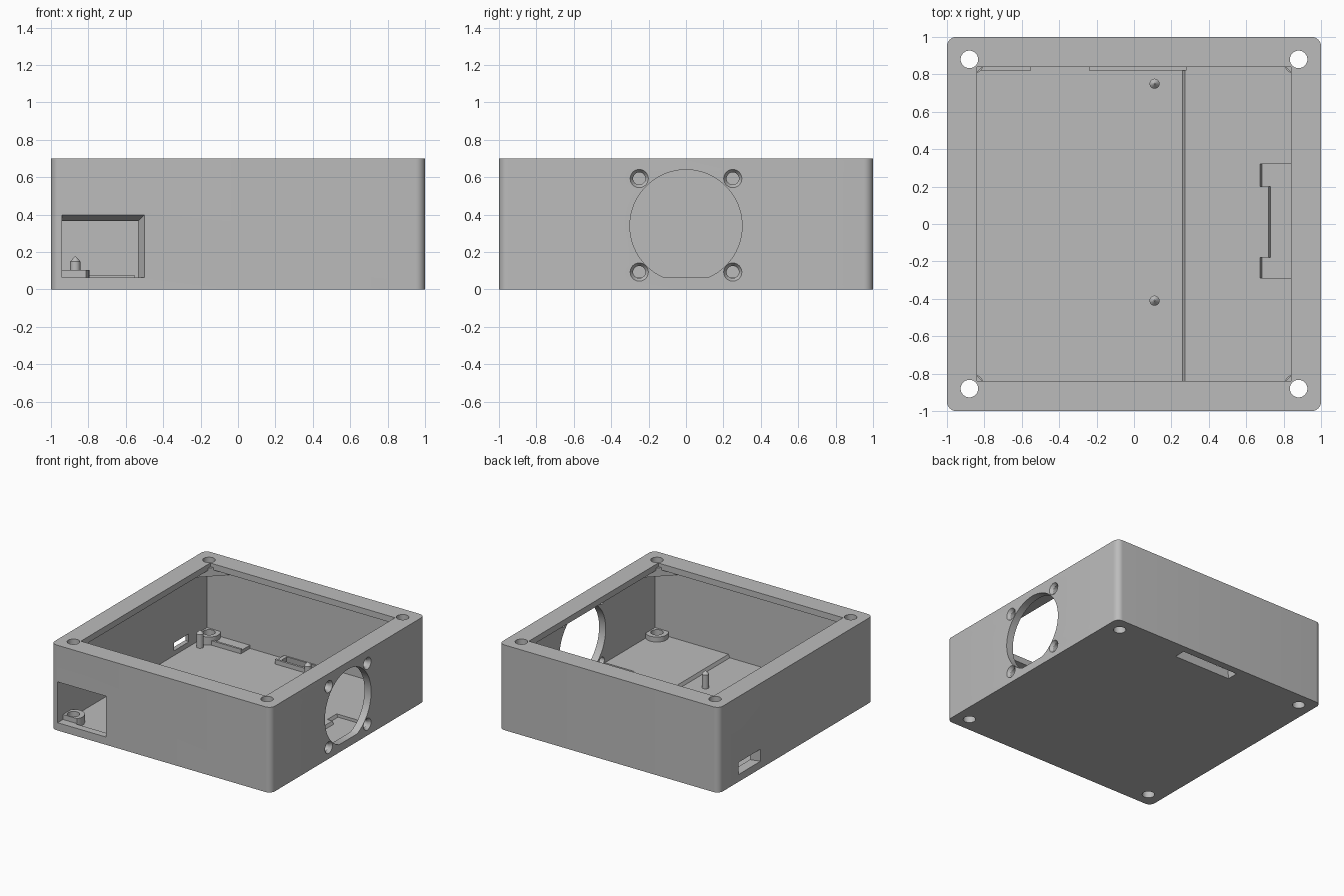
import bpy, bmesh
from math import pi, radians
from mathutils import Matrix, Vector

old = bpy.data.objects.get("Cube")
if old:
    bpy.data.objects.remove(old, do_unlink=True)

grey = bpy.data.materials.new("plain_grey")
grey.use_nodes = True
GREY = (0.5, 0.5, 0.5, 1)
grey.diffuse_color = GREY
grey.node_tree.nodes["Principled BSDF"].inputs["Base Color"].default_value = GREY


def finish(name, bm):
    mesh = bpy.data.meshes.new(name)
    bmesh.ops.recalc_face_normals(bm, faces=bm.faces)
    bm.to_mesh(mesh)
    bm.free()
    mesh.materials.append(grey)
    ob = bpy.data.objects.new(name, mesh)
    bpy.context.collection.objects.link(ob)
    return ob


def box(name, x, y, z, taper=None, round_corners=0):
    """Box from ranges; taper(v) may nudge each corner."""
    bm = bmesh.new()
    bmesh.ops.create_cube(bm, size=1)
    for v in bm.verts:
        side = [c > 0 for c in v.co]
        v.co = Vector((x[side[0]], y[side[1]], z[side[2]]))
        if taper:
            v.co += Vector(taper(side))
    if round_corners:
        upright = [e for e in bm.edges if abs(e.verts[0].co.z - e.verts[1].co.z) > 0.1]
        bmesh.ops.bevel(bm, geom=upright, offset=round_corners, segments=8,
                        profile=0.5, affect='EDGES')
    return finish(name, bm)


def cylinder(name, at, r1, r2, depth, axis='Z', sides=32):
    bm = bmesh.new()
    turn = Matrix.Rotation(pi / 2, 4, 'Y') if axis == 'X' else Matrix()
    bmesh.ops.create_cone(bm, cap_ends=True, segments=sides, radius1=r1, radius2=r2,
                          depth=depth, matrix=Matrix.Translation(at) @ turn)
    return finish(name, bm)


def boolean(target, tool, operation='DIFFERENCE'):
    mod = target.modifiers.new("cut", 'BOOLEAN')
    mod.operation, mod.object, mod.solver = operation, tool, 'EXACT'
    bpy.context.view_layer.objects.active = target
    bpy.ops.object.modifier_apply(modifier=mod.name)
    bpy.data.objects.remove(tool, do_unlink=True)


FLOOR, LIP, TOP = 0.064, 0.65, 0.7
IN, OPEN, SCREW = 0.94, 0.84, 0.88
corners = [(sx, sy) for sx in (-1, 1) for sy in (-1, 1)]

# Hollow shell with an overhanging rim
case = box("enclosure", (-1, 1), (-1, 1), (0, TOP), round_corners=0.05)
boolean(case, box("cavity", (-IN, IN), (-IN, IN), (FLOOR, LIP)))
boolean(case, box("opening", (-OPEN, OPEN), (-OPEN, OPEN), (LIP - 0.1, TOP + 0.1)))

# Sunken circuit board bay and the notch beside the fan
boolean(case, box("board_bay", (-IN, 0.26), (-IN, 0.83), (0.038, 0.1),
                  lambda s: (0.03 if s[0] and s[2] else 0, 0, 0)))
boolean(case, box("board_bay_gap", (-0.55, -0.24), (0.8, IN), (0.038, 0.1)))
slope = lambda s: (-0.03 if not s[0] and s[2] else 0, 0, 0)
boolean(case, box("fan_notch", (0.73, IN), (-0.29, 0.32), (0.04, 0.1), slope))
for y in ((-0.29, -0.18), (0.2, 0.32)):
    boolean(case, box("fan_notch_end", (0.685, IN), y, (0.04, 0.1), slope))

# Corner screw bosses: low rings on the floor, gussets under the rim
for sx, sy in corners:
    boolean(case, cylinder("boss", (sx * SCREW, sy * SCREW, 0.065), 0.085, 0.085, 0.08), 'UNION')
    bm = bmesh.new()
    tri = [bm.verts.new((sx * a, sy * b, 0.6)) for a, b in
           ((0.96, 0.96), (0.96, 0.69), (0.69, 0.96))]
    face = bm.faces.new(tri)
    up = bmesh.ops.extrude_face_region(bm, geom=[face])["geom"]
    bmesh.ops.translate(bm, vec=(0, 0, 0.07),
                        verts=[g for g in up if isinstance(g, bmesh.types.BMVert)])
    boolean(case, finish("gusset", bm), 'UNION')
# Trim any boss overhang outside the case, then drill through
boolean(case, box("envelope", (-1, 1), (-1, 1), (0, TOP), round_corners=0.05), 'INTERSECT')
for sx, sy in corners:
    boolean(case, cylinder("screw_hole", (sx * SCREW, sy * SCREW, 0.35), 0.047, 0.047, 1))

# Fan opening, flat at floor level, with countersunk screw holes
fan = cylinder("fan_hole", (1, 0, 0.34), 0.3, 0.3, 0.3, 'X', 96)
boolean(fan, box("fan_flat", (0, 2), (-1, 1), (-1, FLOOR)))
boolean(case, fan)
for y in (-0.25, 0.25):
    for z in (0.093, 0.593):
        boolean(case, cylinder("fan_screw", (0.98, y, z), 0.033, 0.033, 0.1, 'X'))
        boolean(case, cylinder("fan_sink", (0.99, y, z), 0.032, 0.052, 0.03, 'X'))

# Front connector window, flared outward at the top and one side
boolean(case, box("front_window", (-0.94, -0.54), (-1.001, -0.93), (FLOOR, 0.36),
                  lambda s: (0.04 if s[0] and not s[1] else 0, 0,
                             0.04 if s[2] and not s[1] else 0)))

# Side plug window, flared outward
boolean(case, box("side_window", (-1.001, -0.93), (0.52, 0.69), (0.08, 0.14),
                  lambda s: (0, 0, 0) if s[0] else
                  (0, 0.06 if s[1] else -0.06, 0.02 if s[2] else -0.02)))

# Ribbon slot through the floor, wider underneath
boolean(case, box("ribbon_slot", (-0.2, 0.28), (0.86, 0.925), (-0.001, 0.1),
                  lambda s: (0, 0, 0) if s[2] else
                  (0.02 if s[0] else -0.02, 0.015 if s[1] else -0.015, 0)))

# Locating pegs with pointed tips
pegs = []
for x in (-0.87, 0.11):
    for y in (-0.41, 0.75):
        pegs.append(cylinder("board_peg", (x, y, 0.09), 0.027, 0.027, 0.12, sides=24))
        pegs.append(cylinder("peg_tip", (x, y, 0.163), 0.027, 0.003, 0.026, sides=24))

# Thin retaining rails along the back of the bay
rails = [box("back_rail", x, (0.822, 0.84), (0.03, 0.075))
         for x in ((-0.83, -0.55), (-0.24, 0.28))]

# Smooth the curved surfaces, keep edges crisp
for ob in bpy.context.selected_objects:
    ob.select_set(False)
for ob in [case] + pegs + rails:
    ob.select_set(True)
bpy.context.view_layer.objects.active = case
bpy.ops.object.shade_smooth_by_angle(angle=radians(30))
